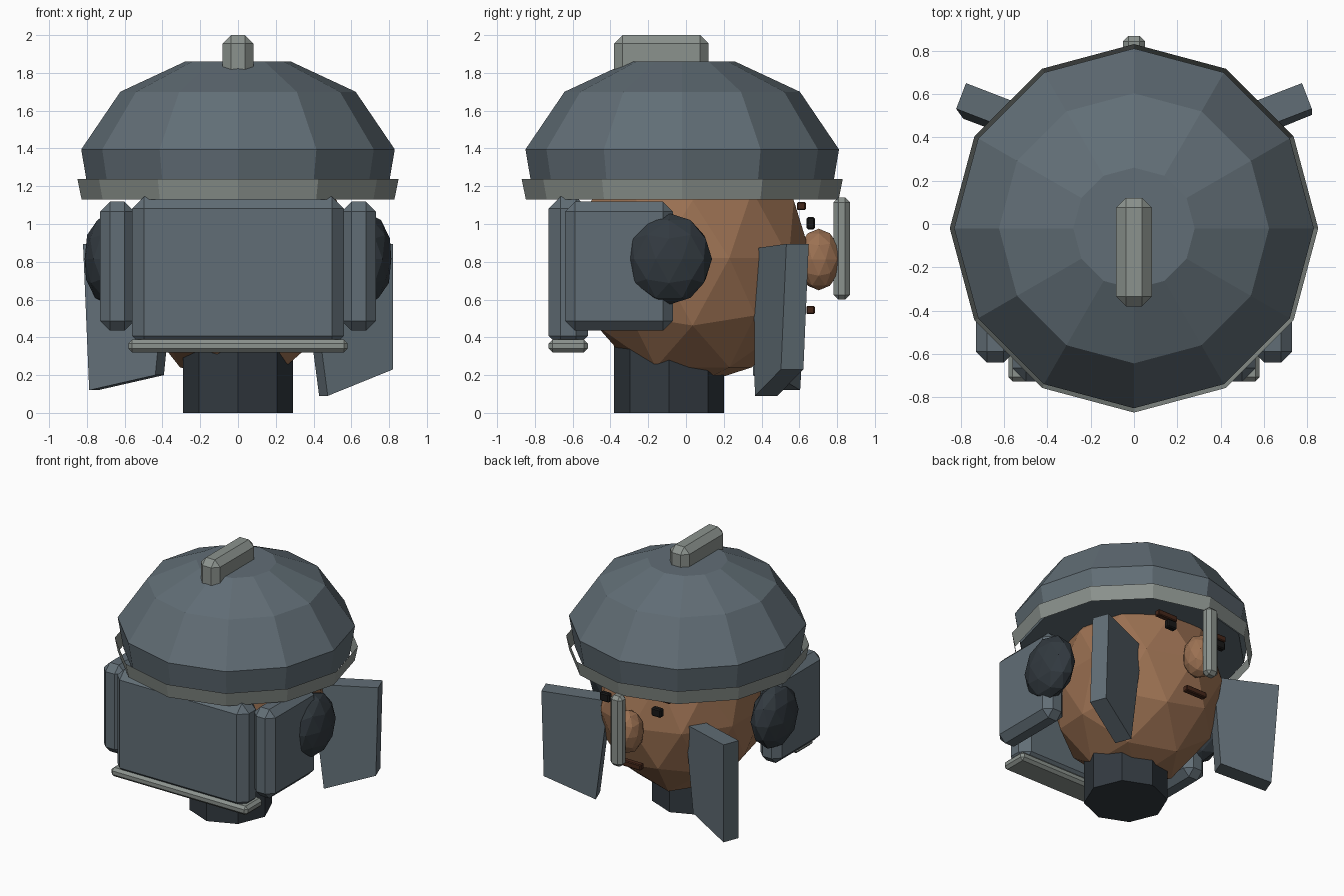
import bpy, bmesh, math
from mathutils import Vector

if "Cube" in bpy.data.objects:
    bpy.data.objects.remove(bpy.data.objects["Cube"])


def material(name, rgb):
    m = bpy.data.materials.new(name)
    m.diffuse_color = (*rgb, 1)
    m.use_nodes = True
    m.node_tree.nodes["Principled BSDF"].inputs["Base Color"].default_value = m.diffuse_color
    return m


SLATE = material("slate", (0.12, 0.155, 0.18))
METAL = material("trim_metal", (0.26, 0.29, 0.27))
SKIN = material("skin", (0.33, 0.165, 0.085))
DARK = material("dark_padding", (0.032, 0.042, 0.051))
BLACK = material("eye_black", (0.009, 0.009, 0.009))
BROWN = material("hair_brown", (0.06, 0.02, 0.01))


def finish(name, bm, mat):
    bmesh.ops.recalc_face_normals(bm, faces=bm.faces)
    mesh = bpy.data.meshes.new(name)
    bm.to_mesh(mesh)
    bm.free()
    mesh.materials.append(mat)
    ob = bpy.data.objects.new(name, mesh)
    bpy.context.collection.objects.link(ob)
    return ob


def box(name, lo, hi, bevel, mat):
    """Box between two corners with chamfered edges."""
    lo, hi = Vector(lo), Vector(hi)
    bm = bmesh.new()
    bmesh.ops.create_cube(bm, size=1)
    bmesh.ops.scale(bm, vec=hi - lo, verts=bm.verts)
    bmesh.ops.translate(bm, vec=(lo + hi) / 2, verts=bm.verts)
    bmesh.ops.bevel(bm, geom=bm.edges[:], offset=bevel, segments=1,
                    affect='EDGES', profile=0.5)
    return finish(name, bm, mat)


def ball(name, centre, radii, mat):
    """Low-poly ellipsoid."""
    bm = bmesh.new()
    bmesh.ops.create_icosphere(bm, subdivisions=2, radius=1)
    bmesh.ops.scale(bm, vec=radii, verts=bm.verts)
    bmesh.ops.translate(bm, vec=centre, verts=bm.verts)
    return finish(name, bm, mat)


def lathe(name, profile, sides, y, mat, caps=True):
    """Stack of polygon rings from (radius, z) pairs."""
    bm = bmesh.new()
    rings = []
    for r, z in profile:
        angles = [math.tau * i / sides for i in range(sides)]
        rings.append([bm.verts.new((r * math.cos(a), y + r * math.sin(a), z)) for a in angles])
    for a, b in zip(rings, rings[1:]):
        for i in range(sides):
            j = (i + 1) % sides
            bm.faces.new((a[i], a[j], b[j], b[i]))
    if caps:
        bm.faces.new(rings[0])
        bm.faces.new(rings[-1])
    return finish(name, bm, mat)


def cheek_flap(name, side, profile):
    """Slanted slab: (distance inward, z) outline given thickness, splayed outward."""
    ang = math.radians(21)
    along = Vector((-math.cos(ang), -math.sin(ang), 0))
    thick = Vector((math.sin(ang), -math.cos(ang), 0)) * 0.127
    bm = bmesh.new()
    layers = []
    for k in (0, 1):
        layer = []
        for u, z in profile:
            p = Vector((0.775, 0.65, z)) + along * u + thick * k
            p.y -= 0.03 * (0.895 - z) / 0.7
            p.x *= side
            layer.append(bm.verts.new(p))
        bm.faces.new(layer)
        layers.append(layer)
    a, b = layers
    for i in range(4):
        j = (i + 1) % 4
        bm.faces.new((a[i], a[j], b[j], b[i]))
    return finish(name, bm, SLATE)


# Neck and head
lathe("neck", [(0.292, 0), (0.292, 0.37)], 8, -0.09, DARK)
ball("head", (0, 0.035, 0.82), (0.585, 0.63, 0.68), SKIN)

# Face
ball("nose", (0, 0.703, 0.812), (0.11, 0.118, 0.163), SKIN)
box("mouth", (-0.09, 0.637, 0.523), (0.09, 0.682, 0.567), 0.006, BROWN)
for s, label in ((-1, "left"), (1, "right")):
    x = 0.22 * s
    box(label + "_eye", (x - 0.04, 0.637, 0.972), (x + 0.04, 0.682, 1.036), 0.008, BLACK)
    box(label + "_eyebrow", (x - 0.085, 0.588, 1.073), (x + 0.085, 0.634, 1.117), 0.006, BROWN)

# Helmet shell, brim and crest
lathe("helmet_dome", [(0.79, 1.16), (0.83, 1.395), (0.623, 1.70), (0.28, 1.86)], 12, -0.02, SLATE)
lathe("helmet_brim", [(0.828, 1.13), (0.85, 1.238)], 12, -0.02, METAL, caps=False)
box("crest", (-0.082, -0.38, 1.76), (0.082, 0.12, 2.0), 0.045, METAL)

# Neck guard plate with trim, nose guard
box("neck_guard", (-0.56, -0.727, 0.345), (0.56, -0.52, 1.145), 0.062, SLATE)
box("neck_guard_trim", (-0.58, -0.727, 0.32), (0.58, -0.52, 0.388), 0.02, METAL)
box("nose_guard", (-0.05, 0.782, 0.60), (0.05, 0.868, 1.14), 0.025, METAL)

# Side plates and ear pads
for s, label in ((-1, "left"), (1, "right")):
    xs = sorted((0.55 * s, 0.73 * s))
    box(label + "_side_plate", (xs[0], -0.64, 0.435), (xs[1], -0.07, 1.118), 0.052, SLATE)
    ball(label + "_ear_pad", (0.69 * s, -0.09, 0.815), (0.128, 0.228, 0.242), DARK)

# Cheek flaps, unevenly cut
cheek_flap("right_cheek_flap", 1, [(0, 0.895), (0.0, 0.23), (0.37, 0.09), (0.48, 0.87)])
cheek_flap("left_cheek_flap", -1, [(0, 0.895), (0.035, 0.12), (0.41, 0.20), (0.48, 0.87)])
